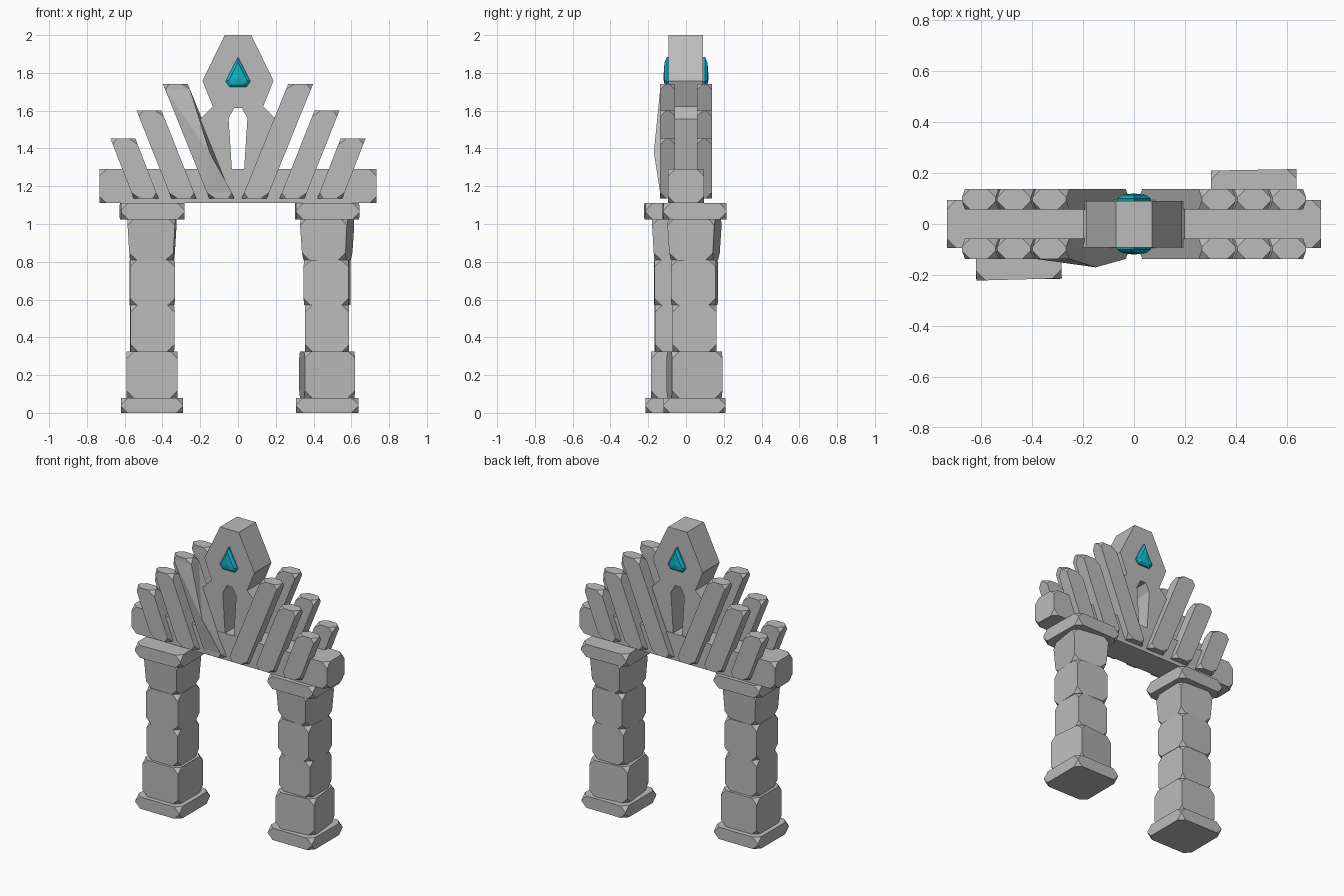
import bpy
import bmesh
from math import radians
from mathutils import Matrix, Vector

if "Cube" in bpy.data.objects:
    bpy.data.objects.remove(bpy.data.objects["Cube"])


def make_material(name, colour):
    m = bpy.data.materials.new(name)
    m.use_nodes = True
    m.diffuse_color = colour
    bsdf = m.node_tree.nodes["Principled BSDF"]
    bsdf.inputs["Base Color"].default_value = colour
    bsdf.inputs["Roughness"].default_value = 0.8
    return m


STONE = make_material("grey stone", (0.5, 0.5, 0.5, 1))
TEAL = make_material("teal crystal", (0.005, 0.45, 0.56, 1))


def finish(bm, name, material):
    bmesh.ops.recalc_face_normals(bm, faces=bm.faces)
    mesh = bpy.data.meshes.new(name)
    bm.to_mesh(mesh)
    bm.free()
    mesh.materials.append(material)
    ob = bpy.data.objects.new(name, mesh)
    bpy.context.collection.objects.link(ob)
    return ob


def chip_corners(bm, amount):
    bmesh.ops.bevel(bm, geom=bm.verts[:], offset=amount, segments=1,
                    affect='VERTICES', clamp_overlap=True)


def prism(outline, y0, y1):
    """Extrude an x-z outline from y0 to y1."""
    bm = bmesh.new()
    face = bm.faces.new([bm.verts.new((x, y0, z)) for x, z in outline])
    out = bmesh.ops.extrude_face_region(bm, geom=[face])
    for v in out["geom"]:
        if isinstance(v, bmesh.types.BMVert):
            v.co.y = y1
    return bm


def block(name, centre, size, z0, z1, chip, turn=0, taper=1):
    """Stone block with chipped corners; taper scales its foot."""
    bm = bmesh.new()
    bmesh.ops.create_cube(bm, size=1)
    for v in bm.verts:
        s = taper if v.co.z < 0 else 1
        v.co = Vector((v.co.x * size[0] * s, v.co.y * size[1] * s,
                       z0 + (v.co.z + 0.5) * (z1 - z0)))
    chip_corners(bm, chip)
    bm.transform(Matrix.Translation((*centre, 0)) @ Matrix.Rotation(radians(turn), 4, 'Z'))
    return finish(bm, name, STONE)


# Pillars: part, width, bottom, top, foot taper
COURSES = [("plinth", 0.33, 0, 0.08, 1),
           ("lower_block", 0.268, 0.08, 0.325, 1),
           ("second_block", 0.232, 0.325, 0.57, 1),
           ("third_block", 0.237, 0.57, 0.81, 1),
           ("top_block", 0.255, 0.81, 1.03, 0.9),
           ("capital", 0.335, 1.025, 1.11, 1)]
PILLARS = {"left": ((0.472, 0.045), (0, 6.5, 0, -3, -9, 1)),
           "right": ((-0.455, -0.05), (0, 0, 1, 1, -2, 1.5))}
for side, (centre, turns) in PILLARS.items():
    for (part, w, z0, z1, taper), turn in zip(COURSES, turns):
        block(f"{side}_pillar_{part}", centre, (w, w), z0, z1, 0.037, turn, taper)

# Lintel beam
block("lintel_beam", (0, 0), (1.465, 0.188), 1.11, 1.29, 0.036)


# Leaning slats in front of and behind the beam
def slat(name, side, face, foot, head, top):
    w = 0.132
    outline = [(foot, 1.135), (foot + w, 1.135), (head + w, top), (head, top)]
    bm = prism([(x * side, z) for x, z in outline], face * 0.057, face * 0.137)
    chip_corners(bm, 0.033)
    return bm


def warp(bm):
    """Push out the middle of the long front inner edge."""
    def score(e):
        mid = (e.verts[0].co + e.verts[1].co) / 2
        return e.calc_length() + mid.x - 2 * mid.y
    edge = max(bm.edges, key=score)
    _, v = bmesh.utils.edge_split(edge, edge.verts[0], 0.5)
    v.co = Vector((-0.15, -0.17, 1.38))
    bmesh.ops.triangulate(bm, faces=list(v.link_faces))


SLATS = [("inner", 0.02, 0.266, 1.742),
         ("middle", 0.22, 0.405, 1.6),
         ("outer", 0.42, 0.543, 1.452)]
for part, foot, head, top in SLATS:
    for side, side_name in ((1, "left"), (-1, "right")):
        for face, face_name in ((-1, "front"), (1, "back")):
            bm = slat(part, side, face, foot, head, top)
            if part == "inner" and side < 0 and face < 0:
                warp(bm)
            finish(bm, f"{face_name}_{side_name}_{part}_slat", STONE)

# Crest with a slot between its two legs
half = [(0.07, 2.0), (0.188, 1.758), (0.133, 1.622), (0.2, 1.555),
        (0.14, 1.25), (0.03, 1.25), (0.05, 1.56), (0.02, 1.615)]
crest = half + [(-x, z) for x, z in reversed(half)]
finish(prism(crest, -0.092, 0.09), "crest", STONE)

# Crystals on both faces of the crest
rim = [(0, 1.885), (0.066, 1.755), (0.045, 1.725), (-0.045, 1.725), (-0.066, 1.755)]
for face, name in ((-1, "front_crystal"), (1, "back_crystal")):
    bm = bmesh.new()
    for scale, y in ((1, 0.08), (1, 0.1), (0.72, 0.114)):
        for x, z in rim:
            bm.verts.new((x * scale, face * y, 1.775 + (z - 1.775) * scale))
    bm.verts.new((0, face * 0.12, 1.772))
    bmesh.ops.convex_hull(bm, input=bm.verts[:])
    finish(bm, name, TEAL)
